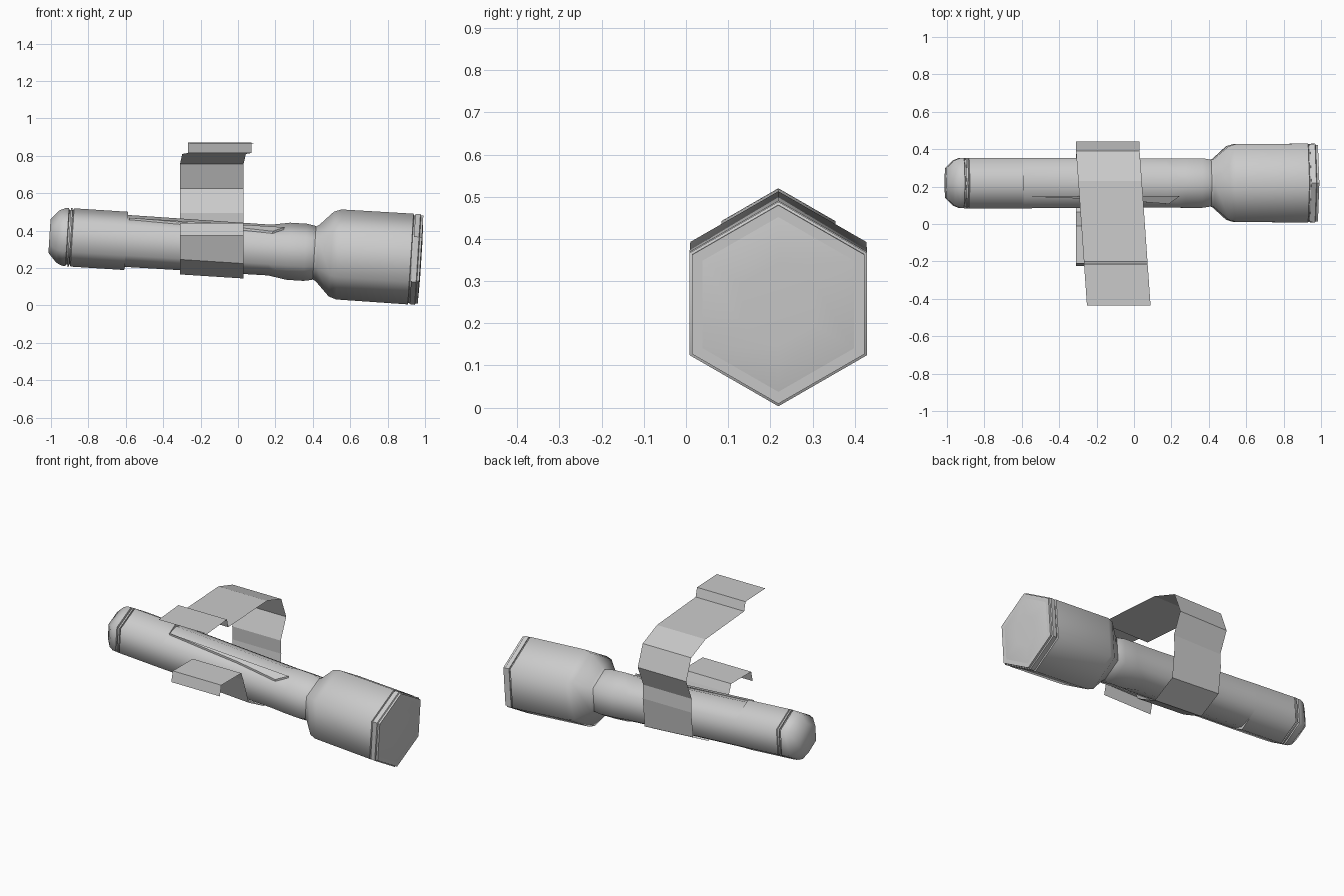
import bpy, bmesh, math
from mathutils import Matrix, Vector

cube = bpy.data.objects.get("Cube")
if cube:
    bpy.data.objects.remove(cube, do_unlink=True)

grey = bpy.data.materials.new("grey metal")
grey.use_nodes = True
grey.diffuse_color = (0.6, 0.6, 0.6, 1)
grey.node_tree.nodes["Principled BSDF"].inputs["Base Color"].default_value = (0.6, 0.6, 0.6, 1)

# Torch axis slopes gently down towards +x
TILT = math.radians(3.65)
CENTRE = Vector((0, 0.219, 0.307))
PLACE = Matrix.Translation(CENTRE) @ Matrix.Rotation(TILT, 4, 'Y')
T30 = math.tan(math.radians(30))


def finish(name, bm, smooth=None, closed=True):
    bmesh.ops.remove_doubles(bm, verts=bm.verts, dist=0.0002)
    if closed:
        bmesh.ops.recalc_face_normals(bm, faces=bm.faces)
    mesh = bpy.data.meshes.new(name)
    bm.to_mesh(mesh)
    bm.free()
    mesh.materials.append(grey)
    obj = bpy.data.objects.new(name, mesh)
    bpy.context.scene.collection.objects.link(obj)
    if smooth:
        bpy.ops.object.select_all(action='DESELECT')
        obj.select_set(True)
        bpy.context.view_layer.objects.active = obj
        bpy.ops.object.shade_smooth_by_angle(angle=math.radians(smooth))
    return obj


def section(x, r, flat, crown):
    """Hexagon with points up and down; each point may be shaved to a shallow crown."""
    w = r * math.cos(math.radians(30))
    upper = [(w, r / 2), (flat, r - flat * T30), (0, crown), (-flat, r - flat * T30), (-w, r / 2)]
    ring = upper + [(-y, -z) for y, z in upper]
    return [Vector((x, y, z)) for y, z in ring]


def hex_loft(name, stations, smooth):
    """Loft through (x, radius) or (x, radius, flat, crown) stations."""
    bm = bmesh.new()
    rings = []
    for s in stations:
        x, r = s[:2]
        flat, crown = s[2:] if len(s) > 2 else (0, r)
        rings.append([bm.verts.new(PLACE @ p) for p in section(x, r, flat, crown)])
    for a, b in zip(rings, rings[1:]):
        for i in range(len(a)):
            j = (i + 1) % len(a)
            bm.faces.new((a[i], a[j], b[j], b[i]))
    bm.faces.new(rings[0])
    bm.faces.new(rings[-1])
    return finish(name, bm, smooth)


# Rounded tail cap and its ring
hex_loft("tail_cap", [(-1.01, 0.09), (-0.965, 0.14), (-0.935, 0.154), (-0.915, 0.155),
                      (-0.912, 0.146), (-0.90, 0.146)], 62)
hex_loft("tail_ring", [(-0.905, 0.156), (-0.895, 0.156)], 62)

# Barrel, shaved along its upper and lower ridges, swelling before the neck
hex_loft("barrel", [(-0.90, 0.146), (-0.892, 0.146), (-0.888, 0.156), (-0.60, 0.156),
                    (-0.597, 0.156, 0.075, 0.139), (0.17, 0.15, 0.07, 0.136),
                    (0.27, 0.153), (0.36, 0.153), (0.40, 0.146), (0.42, 0.138)], 62)

# Flared head, groove, rim and lens
hex_loft("head", [(0.40, 0.138), (0.425, 0.15), (0.50, 0.227), (0.54, 0.241),
                  (0.925, 0.243), (0.928, 0.234), (0.94, 0.234)], 62)
hex_loft("head_rim", [(0.935, 0.241), (0.962, 0.243), (0.966, 0.236), (0.978, 0.236)], 50)
hex_loft("lens", [(0.972, 0.236), (0.979, 0.203), (0.982, 0.10)], 50)

# Narrow raised flap beside the upper recess
bm = bmesh.new()
outline = [(-0.59, -0.072), (0.24, -0.068), (0.18, -0.112), (-0.1, -0.09)]
layers = [[bm.verts.new(PLACE @ Vector((x, y, 0.154 + y * -T30 * -1 + lift))) for x, y in outline]
          for lift in (0, 0.012)]
bm.faces.new(layers[0])
bm.faces.new(layers[1])
for i in range(4):
    j = (i + 1) % 4
    bm.faces.new((layers[0][i], layers[0][j], layers[1][j], layers[1][i]))
finish("recess_flap", bm)

# Thin folded strap clip: from the front hook, under the barrel, up and over
path = [(-0.225, 0.375), (-0.21, 0.44), (-0.01, 0.44), (0.01, 0.39), (0.065, 0.235),
        (0.219, 0.155), (0.37, 0.235), (0.39, 0.41), (0.385, 0.495), (0.44, 0.625),
        (0.39, 0.757), (0.23, 0.81), (-0.2, 0.815), (-0.215, 0.87), (-0.435, 0.866)]
bm = bmesh.new()
rows = []
for y, z in path:
    skew = 0.07 * (0.4 - y) if z > 0.78 else 0
    hug = math.tan(TILT) if z < 0.3 else 0
    rows.append([bm.verts.new((x + skew, y, z - (x + 0.14) * hug)) for x in (-0.31, 0.03)])
for a, b in zip(rows, rows[1:]):
    bm.faces.new((a[0], b[0], b[1], a[1]))
finish("strap_clip", bm, closed=False)
